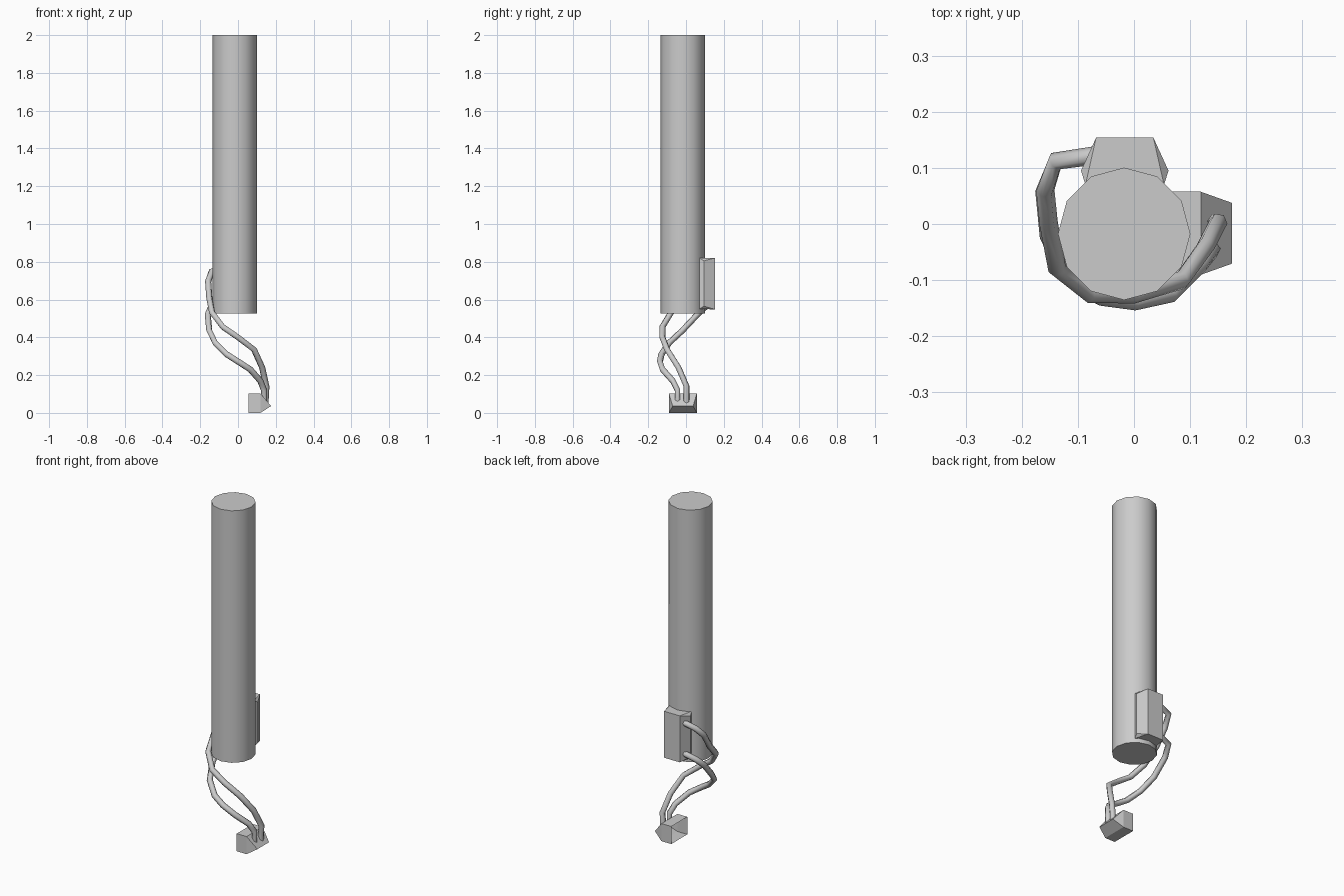
import bpy, bmesh
from math import radians

if "Cube" in bpy.data.objects:
    bpy.data.objects.remove(bpy.data.objects["Cube"])

C = -0.0165  # shared centre line of the parts


def make_mesh(name, verts, faces):
    me = bpy.data.meshes.new(name)
    me.from_pydata(verts, [], faces)
    bm = bmesh.new()
    bm.from_mesh(me)
    bmesh.ops.recalc_face_normals(bm, faces=bm.faces)
    bm.to_mesh(me)
    bm.free()
    ob = bpy.data.objects.new(name, me)
    bpy.context.collection.objects.link(ob)
    return ob


def smooth(ob, angle):
    bpy.ops.object.select_all(action='DESELECT')
    ob.select_set(True)
    bpy.context.view_layer.objects.active = ob
    bpy.ops.object.shade_smooth_by_angle(angle=radians(angle))


# Main tube, 12 sides
bpy.ops.mesh.primitive_cylinder_add(vertices=12, radius=0.118, depth=1.475,
                                    location=(C - 0.001, C - 0.001, 1.2625))
tube = bpy.context.object
tube.name = "main_tube"
smooth(tube, 40)

# Upper connector: block on the tube with a ridge along each side, open towards the tube
verts = []
for s in (-1, 1):
    verts += [(C + s * 0.07, 0.07, 0.55), (C + s * 0.07, 0.07, 0.82),
              (C + s * 0.051, 0.154, 0.82), (C + s * 0.051, 0.154, 0.548),
              (C + s * 0.078, 0.095, 0.565), (C + s * 0.078, 0.095, 0.805)]
faces = [(1, 2, 8, 7), (0, 3, 9, 6), (2, 3, 9, 8)]
for o in (0, 6):
    faces += [tuple(i + o for i in f) for f in
              ((0, 1, 5, 4), (2, 3, 4, 5), (1, 2, 5), (0, 3, 4))]
make_mesh("upper_connector", verts, faces)

# Lower connector: wedge-nosed block, open at the inner end
verts = []
for s in (-1, 1):
    verts += [(0.055, C + s * 0.074, 0.0), (0.055, C + s * 0.074, 0.103),
              (0.119, C + s * 0.074, 0.103), (0.119, C + s * 0.074, 0.0),
              (0.175, C + s * 0.054, 0.036)]
faces = [(1, 2, 7, 6), (0, 3, 8, 5), (2, 4, 9, 7), (3, 4, 9, 8)]
for o in (0, 5):
    faces += [tuple(i + o for i in f) for f in ((0, 1, 2, 3), (2, 3, 4))]
make_mesh("lower_connector", verts, faces)


# Cables winding from the upper to the lower connector
def cable(name, pts, radius=0.0165):
    cu = bpy.data.curves.new(name, 'CURVE')
    cu.dimensions = '3D'
    cu.bevel_depth = radius
    cu.bevel_resolution = 1
    cu.use_fill_caps = True
    sp = cu.splines.new('POLY')
    sp.points.add(len(pts) - 1)
    for p, co in zip(sp.points, pts):
        p.co = (*co, 1)
    ob = bpy.data.objects.new(name, cu)
    bpy.context.collection.objects.link(ob)
    bpy.ops.object.select_all(action='DESELECT')
    ob.select_set(True)
    bpy.context.view_layer.objects.active = ob
    bpy.ops.object.convert(target='MESH')
    smooth(bpy.context.object, 65)


cable("upper_cable", [(-0.07, 0.122, 0.77), (-0.14, 0.112, 0.75), (-0.158, 0.06, 0.695),
                      (-0.152, 0.0, 0.61), (-0.137, -0.08, 0.53), (-0.08, -0.125, 0.455),
                      (0.0, -0.125, 0.40), (0.085, -0.10, 0.335), (0.128, -0.04, 0.24),
                      (0.15, 0.003, 0.14), (0.145, 0.003, 0.05)])
cable("lower_cable", [(-0.07, 0.122, 0.59), (-0.14, 0.112, 0.57), (-0.160, 0.06, 0.52),
                      (-0.152, -0.02, 0.435), (-0.12, -0.09, 0.37), (-0.06, -0.13, 0.31),
                      (0.0, -0.138, 0.272), (0.065, -0.124, 0.23), (0.118, -0.07, 0.17),
                      (0.138, -0.045, 0.12), (0.138, -0.045, 0.05)])
